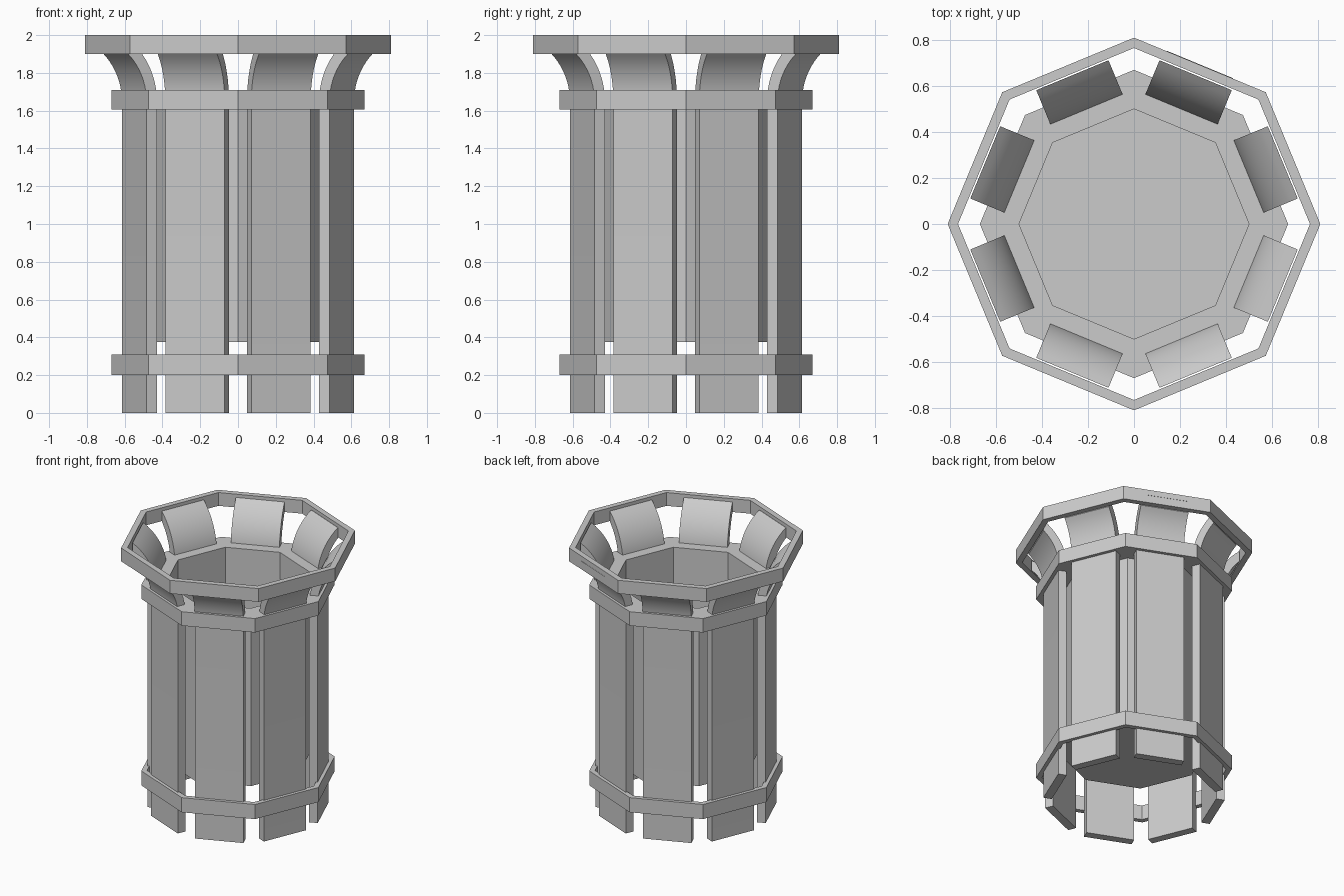
import bpy, bmesh
from math import cos, sin, pi, radians, asin, acos
from mathutils import Matrix, Vector

cube = bpy.data.objects.get("Cube")
if cube:
    bpy.data.objects.remove(cube, do_unlink=True)

SIDES = 8
STEP = 2 * pi / SIDES

grey = bpy.data.materials.new("light_grey")
grey.use_nodes = True
grey.diffuse_color = (0.6, 0.6, 0.6, 1)
grey.node_tree.nodes["Principled BSDF"].inputs["Base Color"].default_value = (0.6, 0.6, 0.6, 1)


def finish(name, bm):
    """Clean the bmesh and turn it into a linked object."""
    bmesh.ops.remove_doubles(bm, verts=bm.verts, dist=1e-5)
    bmesh.ops.recalc_face_normals(bm, faces=bm.faces)
    mesh = bpy.data.meshes.new(name)
    bm.to_mesh(mesh)
    bm.free()
    mesh.materials.append(grey)
    ob = bpy.data.objects.new(name, mesh)
    bpy.context.collection.objects.link(ob)
    return ob


def octagon_lathe(name, profile):
    """Sweep a closed (radius, z) profile around an octagon."""
    bm = bmesh.new()
    loops = [[bm.verts.new((r * cos(k * STEP), r * sin(k * STEP), z)) for r, z in profile]
             for k in range(SIDES)]
    n = len(profile)
    for k in range(SIDES):
        a, b = loops[k], loops[(k + 1) % SIDES]
        for i in range(n):
            j = (i + 1) % n
            if profile[i][0] == 0 and profile[j][0] == 0:
                continue
            quad = [a[i], b[i], b[j], a[j]]
            if profile[i][0] == 0:
                quad = [a[i], b[j], a[j]]
            elif profile[j][0] == 0:
                quad = [a[i], b[i], a[j]]
            bm.faces.new(quad)
    return finish(name, bm)


def ring(name, outer, inner, low, high):
    return octagon_lathe(name, [(outer, low), (outer, high), (inner, high), (inner, low)])


# Hoops
ring("top_hoop", 0.81, 0.765, 1.9, 2.0)
ring("upper_hoop", 0.67, 0.5, 1.605, 1.71)
ring("lower_hoop", 0.67, 0.63, 0.2, 0.31)

# Inner bin, open at the top
octagon_lathe("inner_bin", [(0, 0.375), (0.51, 0.375), (0.51, 1.605),
                            (0.5, 1.605), (0.5, 0.385), (0, 0.385)])

# Slats: straight board that bends outward and is cut upright at the top
FACE, BACK, TIP = 0.595, 0.535, 0.70
BEND_Z, RADIUS, HALF = 1.65, 0.35, 0.17
CUTS = 10
centre = FACE + RADIUS


def bend(start):
    """Points of the arc from the straight board to the tip."""
    r = centre - start
    end = acos((centre - TIP) / r)
    return [(centre - r * cos(end * i / CUTS), BEND_Z + r * sin(end * i / CUTS))
            for i in range(CUTS + 1)]


outside = [(FACE, 0)] + bend(FACE)
inside = [(BACK, 0)] + bend(BACK)

for k in range(SIDES):
    bm = bmesh.new()
    rows = []
    for (ao, zo), (ai, zi) in zip(outside, inside):
        rows.append([bm.verts.new(p) for p in ((ao, -HALF, zo), (ao, HALF, zo),
                                               (ai, HALF, zi), (ai, -HALF, zi))])
    for low, high in zip(rows, rows[1:]):
        for i in range(4):
            j = (i + 1) % 4
            bm.faces.new((low[i], low[j], high[j], high[i]))
    bm.faces.new(rows[0])
    bm.faces.new(rows[-1])
    bm.transform(Matrix.Rotation((k + 0.5) * STEP, 4, "Z"))
    slat = finish(f"slat_{k + 1}", bm)
    bpy.ops.object.select_all(action="DESELECT")
    slat.select_set(True)
    bpy.context.view_layer.objects.active = slat
    bpy.ops.object.shade_smooth_by_angle(angle=radians(30))

# Thin strip on one face of the top hoop
bm = bmesh.new()
bmesh.ops.create_cube(bm, size=1)
bm.transform(Matrix.Rotation(1.5 * STEP, 4, "Z")
             @ Matrix.Translation((0.81 * cos(STEP / 2), 0, 1.96))
             @ Matrix.Diagonal((0.004, 0.31, 0.006, 1)))
finish("hoop_strip", bm)
